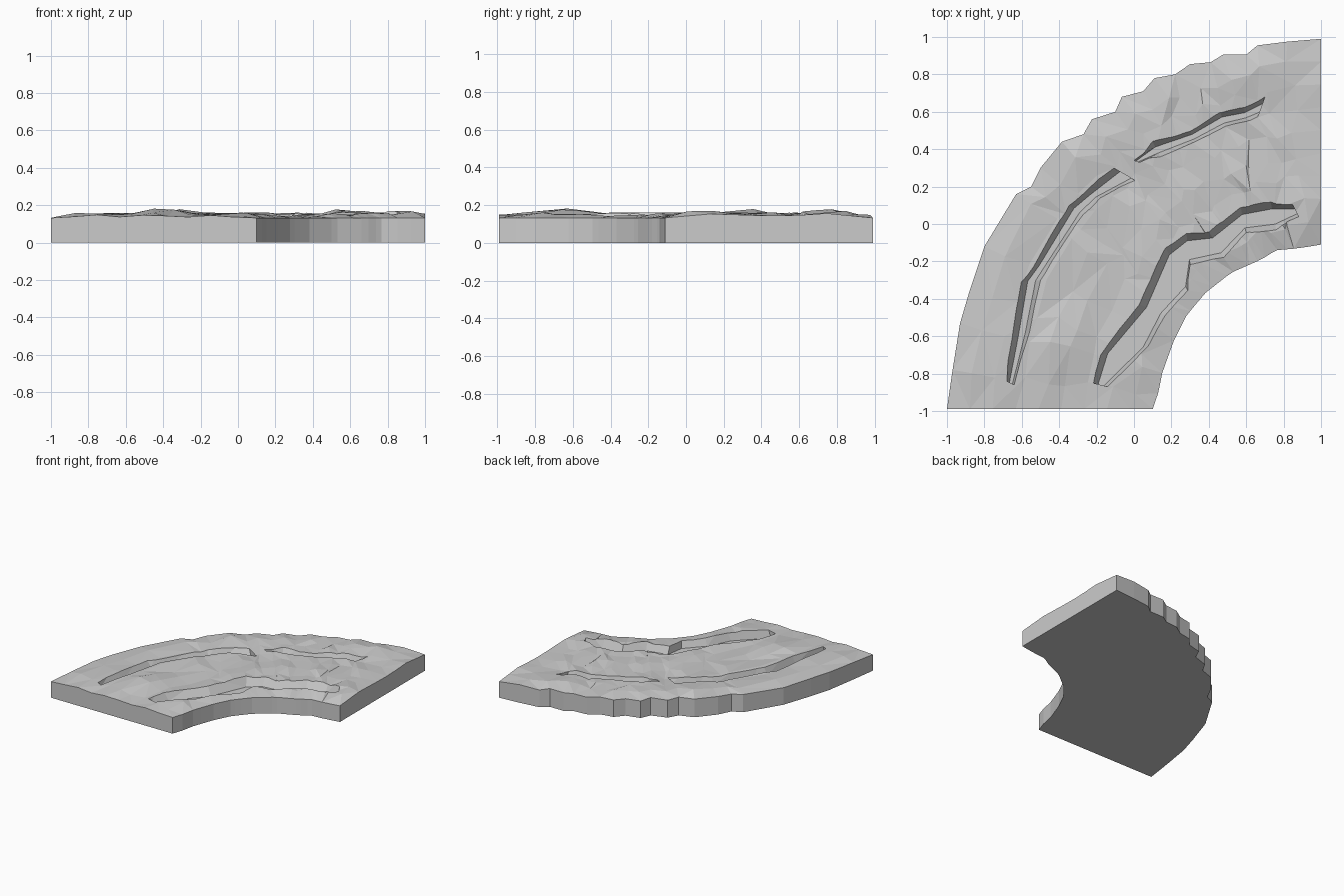
import bpy, bmesh, math, random
from mathutils import Vector

if "Cube" in bpy.data.objects:
    bpy.data.objects.remove(bpy.data.objects["Cube"])

random.seed(7)
COLS = 9
FLOOR, RIM = 0.09, 0.155

# Plan outlines of the curved road, from the front end to the right end
outer_edge = [(-1, -.99), (-.97, -.78), (-.93, -.53), (-.88, -.36), (-.80, -.12), (-.63, .16),
              (-.55, .20), (-.50, .30), (-.385, .44), (-.27, .48), (-.225, .56), (-.10, .60),
              (-.065, .68), (.05, .71), (.11, .78), (.22, .80), (.30, .855), (.41, .865),
              (.475, .905), (.60, .905), (.66, .955), (.82, .975), (1, .99)]
inner_edge = [(.10, -.99), (.12, -.95), (.15, -.80), (.21, -.63), (.28, -.49), (.38, -.37),
              (.52, -.26), (.68, -.19), (.76, -.14), (.88, -.13), (1, -.11)]

# Wheel ruts: outer rim, inner rim
ruts = {
    "left_rut": ([(-.68, -.84), (-.65, -.61), (-.605, -.31), (-.54, -.23), (-.35, .10), (-.27, .16), (-.11, .30)],
                 [(-.64, -.86), (-.56, -.58), (-.50, -.30), (-.44, -.20), (-.27, .05), (-.18, .14), (.01, .23)]),
    "far_rut": ([(0, .34), (.10, .44), (.30, .50), (.46, .60), (.59, .62), (.70, .68)],
                [(.03, .33), (.14, .36), (.33, .44), (.49, .52), (.60, .55), (.66, .57)]),
    "inner_rut": ([(-.22, -.85), (-.18, -.70), (.03, -.43), (.17, -.13), (.28, -.05), (.40, -.04),
                   (.57, .09), (.73, .12), (.85, .10)],
                  [(-.14, -.87), (.08, -.65), (.17, -.49), (.29, -.36), (.30, -.22), (.48, -.18),
                   (.60, -.05), (.76, -.03), (.88, .04)]),
}
# Mounds in the mud: x, y, extra height
mounds = [(-.38, -.65, .035), (-.25, -.2, .015), (-.38, .36, .025), (.57, .79, .03), (.92, .15, .025)]


def arc_lengths(pts):
    d = [0]
    for a, b in zip(pts, pts[1:]):
        d.append(d[-1] + math.dist(a, b))
    return [x / d[-1] for x in d]


def sample(pts, s):
    d = arc_lengths(pts)
    for i in range(len(pts) - 1):
        if s <= d[i + 1] + 1e-9:
            f = (s - d[i]) / (d[i + 1] - d[i])
            return Vector(pts[i]).lerp(Vector(pts[i + 1]), f)
    return Vector(pts[-1])


def height(x, y):
    z = 0.152 + random.uniform(-.010, .010)
    for mx, my, h in mounds:
        z += h * math.exp(-((x - mx) ** 2 + (y - my) ** 2) / 0.015)
    return min(z, 0.198)


def finish(bm, name):
    bmesh.ops.recalc_face_normals(bm, faces=bm.faces)
    me = bpy.data.meshes.new(name)
    bm.to_mesh(me)
    bm.free()
    ob = bpy.data.objects.new(name, me)
    bpy.context.collection.objects.link(ob)
    return ob


def build_road():
    bm = bmesh.new()
    rows = []
    last = len(outer_edge) - 1
    for i, (s, o) in enumerate(zip(arc_lengths(outer_edge), outer_edge)):
        a, b = Vector(o), sample(inner_edge, s)
        row = []
        for j in range(COLS + 1):
            p = a.lerp(b, j / COLS)
            side, end = j in (0, COLS), i in (0, last)
            if not side and not end:
                p += Vector((random.uniform(-.025, .025), random.uniform(-.025, .025)))
            z = height(*p)
            if side:
                z = 0.132 if (j == COLS or end) else 0.5 * (z + 0.135)
            elif end:
                z -= 0.006
            row.append(bm.verts.new((p.x, p.y, z)))
        rows.append(row)
    # Faceted muddy top
    for r, q in zip(rows, rows[1:]):
        for j in range(COLS):
            quad = [r[j], r[j + 1], q[j + 1], q[j]]
            k = random.randint(0, 1)
            quad = quad[k:] + quad[:k]
            bm.faces.new(quad[:3])
            bm.faces.new([quad[0], quad[2], quad[3]])
    # Vertical sides and flat underside
    ring = (rows[0] + [r[-1] for r in rows[1:]] + rows[-1][-2::-1]
            + [r[0] for r in rows[-2:0:-1]])
    low = [bm.verts.new((v.co.x, v.co.y, 0)) for v in ring]
    n = len(ring)
    for i in range(n):
        k = (i + 1) % n
        bm.faces.new([ring[i], ring[k], low[k], low[i]])
    base = bm.faces.new(low)
    bmesh.ops.triangulate(bm, faces=[base])
    return finish(bm, "rutted_road")


def build_cutter(name, outer, inner):
    # Trough section: sloped walls down to a flat floor
    bm = bmesh.new()
    sections = []
    for o, i in zip(outer, inner):
        o, i = Vector(o), Vector(i)
        w = (i - o).length
        d = (i - o) / w
        a, b = d * min(.04, w * .35), d * min(.03, w * .25)
        pts = [(o - a, 2 * RIM - FLOOR), (o + a, FLOOR), (i - b, FLOOR), (i + b, 2 * RIM - FLOOR)]
        sections.append([bm.verts.new((p.x, p.y, z)) for p, z in pts])
    for s, t in zip(sections, sections[1:]):
        for k in range(4):
            m = (k + 1) % 4
            bm.faces.new([s[k], s[m], t[m], t[k]])
    bm.faces.new(sections[0])
    bm.faces.new(sections[-1][::-1])
    bmesh.ops.triangulate(bm, faces=bm.faces)
    cutter = finish(bm, name + "_cutter")
    cutter.hide_render = True
    return cutter


road = build_road()
bpy.context.view_layer.objects.active = road
for name, (outer, inner) in ruts.items():
    cutter = build_cutter(name, outer, inner)
    mod = road.modifiers.new(name, 'BOOLEAN')
    mod.operation = 'DIFFERENCE'
    mod.solver = 'EXACT'
    mod.object = cutter
    bpy.ops.object.modifier_apply(modifier=mod.name)
    bpy.data.objects.remove(cutter, do_unlink=True)
